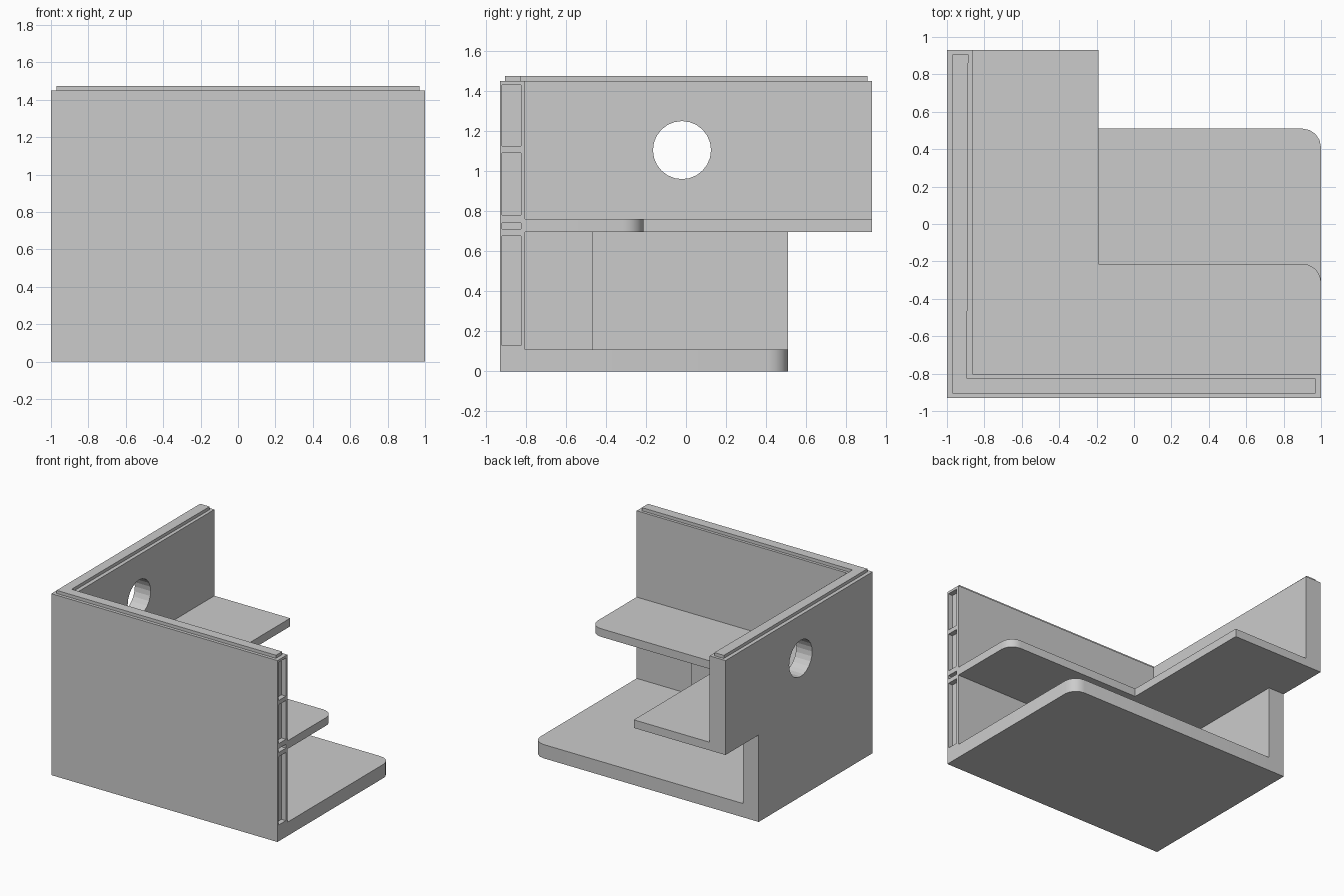
import bpy, bmesh, math
from mathutils import Vector

if "Cube" in bpy.data.objects:
    bpy.data.objects.remove(bpy.data.objects["Cube"])


def prism(name, pts, lo, hi, axis="z"):
    """Extrude a 2D outline: (x, y) along z, or (y, z) along x."""
    bm = bmesh.new()
    place = (lambda a, b: (a, b, lo)) if axis == "z" else (lambda a, b: (lo, a, b))
    face = bm.faces.new([bm.verts.new(place(a, b)) for a, b in pts])
    ext = bmesh.ops.extrude_face_region(bm, geom=[face])
    step = Vector((0, 0, hi - lo)) if axis == "z" else Vector((hi - lo, 0, 0))
    bmesh.ops.translate(bm, vec=step,
                        verts=[v for v in ext["geom"] if isinstance(v, bmesh.types.BMVert)])
    bmesh.ops.recalc_face_normals(bm, faces=bm.faces)
    mesh = bpy.data.meshes.new(name)
    bm.to_mesh(mesh)
    bm.free()
    obj = bpy.data.objects.new(name, mesh)
    bpy.context.collection.objects.link(obj)
    return obj


def rect(a0, a1, b0, b1):
    return [(a0, b0), (a1, b0), (a1, b1), (a0, b1)]


def arc(cx, cy, r, a0, a1, n):
    return [(cx + r * math.cos(math.radians(a0 + (a1 - a0) * i / n)),
             cy + r * math.sin(math.radians(a0 + (a1 - a0) * i / n))) for i in range(n + 1)]


def cut(obj, cutter):
    cutter.hide_render = True
    cutter.hide_set(True)
    mod = obj.modifiers.new(cutter.name, "BOOLEAN")
    mod.operation = "DIFFERENCE"
    mod.solver = "EXACT"
    mod.object = cutter


def smooth(obj):
    bpy.ops.object.select_all(action="DESELECT")
    obj.select_set(True)
    bpy.context.view_layer.objects.active = obj
    bpy.ops.object.shade_smooth_by_angle(angle=math.radians(35))


X_IN, Y_IN = -0.86, -0.805      # inner faces of the two walls
FLOOR_TOP, SHELF_LO, SHELF_HI, WALL_TOP = 0.11, 0.695, 0.76, 1.45

# Front wall with joint pockets in its right end
front = prism("front_wall", rect(-1, 1, -0.93, Y_IN), 0, WALL_TOP)
for i, (z0, z1) in enumerate([(0.13, 0.675), (0.71, 0.74), (0.78, 1.09), (1.125, 1.43)]):
    cut(front, prism(f"pocket_cutter_{i}", rect(-0.918, -0.823, z0, z1), 0.96, 1.05, "x"))

# Left wall, stepped in at the back below the shelf, with a round window
left = prism("left_wall", [(Y_IN, 0), (0.51, 0), (0.51, SHELF_LO), (0.93, SHELF_LO),
                           (0.93, WALL_TOP), (Y_IN, WALL_TOP)], -1, X_IN, "x")
cut(left, prism("window_cutter", arc(-0.02, 1.105, 0.145, 0, 345, 23), -1.1, -0.7, "x"))
smooth(left)

# Floor with a rounded free corner
floor = prism("floor", [(X_IN, Y_IN), (1, Y_IN)] + arc(0.9, 0.41, 0.1, 0, 90, 4)
              + [(X_IN, 0.51)], 0, FLOOR_TOP)
smooth(floor)

# L-shaped upper floor
shelf = prism("upper_floor", [(X_IN, Y_IN), (1, Y_IN)] + arc(0.9, -0.313, 0.1, 0, 90, 6)
              + [(-0.19, -0.213), (-0.19, 0.93), (X_IN, 0.93)], SHELF_LO, SHELF_HI)
smooth(shelf)

# Block standing between the floors, against both walls
prism("lower_block", rect(X_IN, 0.28, Y_IN, -0.465), FLOOR_TOP, SHELF_LO)

# Raised locating lip along the wall tops
prism("top_lip", [(-0.97, -0.905), (0.97, -0.905), (0.97, -0.827), (-0.893, -0.827),
                  (-0.886, 0.907), (-0.97, 0.907)], WALL_TOP, 1.475)
